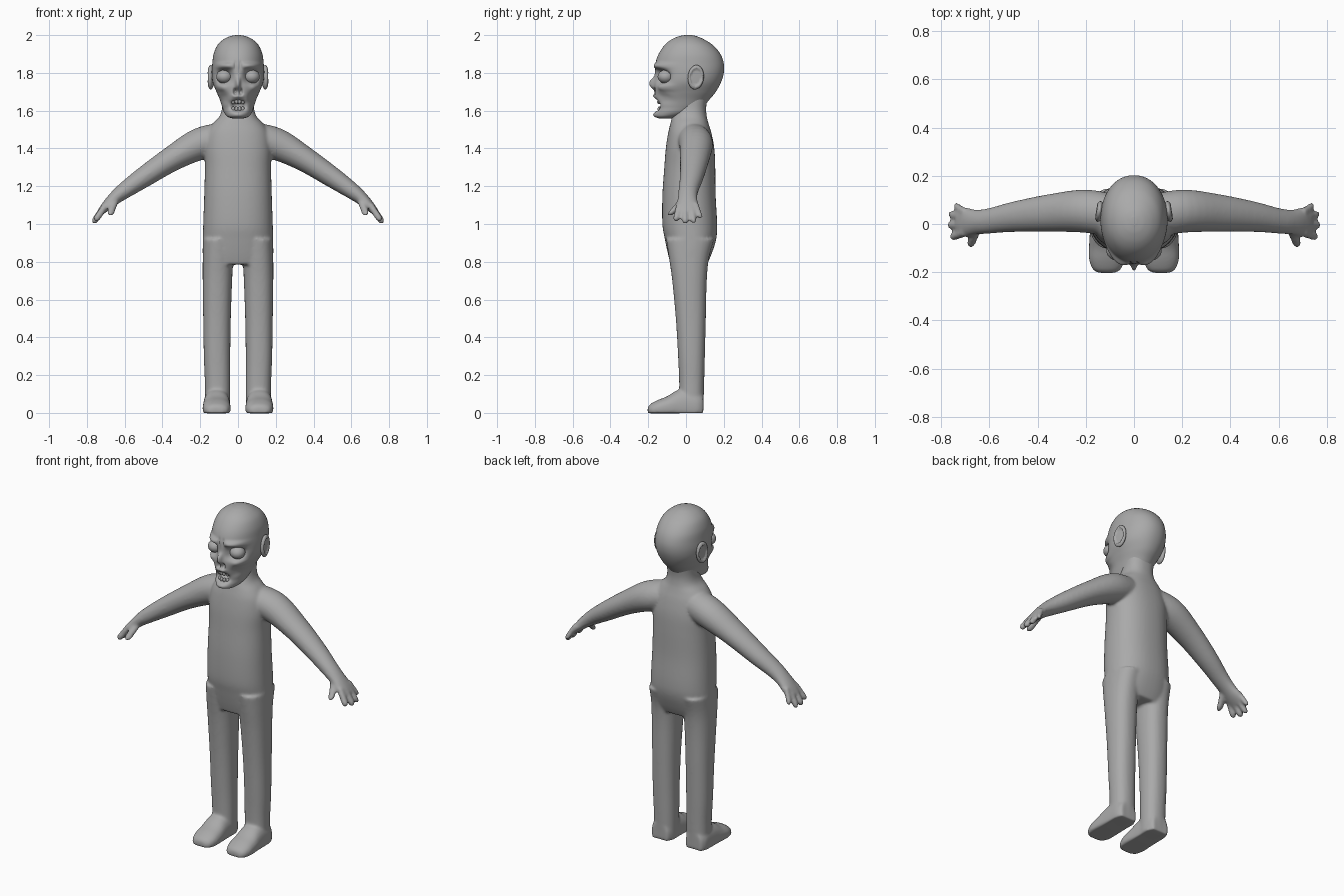
import bpy, bmesh, math
from mathutils import Vector

if "Cube" in bpy.data.objects:
    bpy.data.objects.remove(bpy.data.objects["Cube"])

skin = bpy.data.materials.new("grey_skin")
skin.diffuse_color = (0.40, 0.40, 0.40, 1)
skin.use_nodes = True
skin.node_tree.nodes["Principled BSDF"].inputs["Base Color"].default_value = skin.diffuse_color


def finish(bm, name):
    bmesh.ops.recalc_face_normals(bm, faces=bm.faces[:])
    for f in bm.faces:
        f.smooth = True
    me = bpy.data.meshes.new(name)
    bm.to_mesh(me)
    bm.free()
    me.materials.append(skin)
    ob = bpy.data.objects.new(name, me)
    bpy.context.collection.objects.link(ob)
    return ob


def refine(rows, n):
    """Smoothly interpolate rows of numbers (Catmull-Rom)."""
    out = []
    for i in range(len(rows) - 1):
        a, b, c, d = (rows[max(0, min(len(rows) - 1, i + k))] for k in (-1, 0, 1, 2))
        for j in range(n):
            t = j / n
            out.append([q + 0.5 * t * (r - p + t * (2 * p - 5 * q + 4 * r - s + t * (3 * (q - r) + s - p)))
                        for p, q, r, s in zip(a, b, c, d)])
    return out + [list(rows[-1])]


def skin_rings(bm, rings, seg, power=2.0):
    """Closed tube through rings of (centre, half axis u, half axis v)."""
    loops = []
    for c, u, v in rings:
        loop = []
        for k in range(seg):
            a = 2 * math.pi * k / seg
            ca, sa = math.cos(a), math.sin(a)
            p = c + u * math.copysign(abs(ca) ** (2 / power), ca) + v * math.copysign(abs(sa) ** (2 / power), sa)
            loop.append(bm.verts.new(p))
        loops.append(loop)
    for l, m in zip(loops, loops[1:]):
        for k in range(seg):
            bm.faces.new((l[k], l[(k + 1) % seg], m[(k + 1) % seg], m[k]))
    bm.faces.new(loops[0])
    bm.faces.new(loops[-1])
    return [v for l in loops for v in l]


def upright(bm, rows, n, seg, power=2.0):
    """Rows of z, x centre, half width, front y, back y."""
    return skin_rings(bm, [(Vector((x, (f + b) / 2, z)), Vector((w, 0, 0)), Vector((0, (b - f) / 2, 0)))
                           for z, x, w, f, b in refine(rows, n)], seg, power)


def limb(bm, side, rows, n, seg=24):
    """Rows of x, y, z, half depth along y, half thickness."""
    rows = refine(rows, n)
    rings = []
    for i, (x, y, z, hy, t) in enumerate(rows):
        a, b = rows[max(0, i - 1)], rows[min(len(rows) - 1, i + 1)]
        d = Vector((b[0] - a[0], 0, b[2] - a[2])).normalized()
        rings.append((Vector((side * x, y, z)), Vector((0, hy, 0)), Vector((-side * d.z, 0, d.x)) * t))
    skin_rings(bm, rings, seg)


# Body: torso, legs, feet, arms and hands fused into one smooth skin
bm = bmesh.new()
upright(bm, [(1.70, 0, .085, -.03, .12), (1.62, 0, .084, -.05, .107), (1.57, 0, .098, -.072, .11),
             (1.53, 0, .135, -.083, .12), (1.48, 0, .165, -.095, .135), (1.40, 0, .178, -.107, .15),
             (1.30, 0, .175, -.115, .155), (1.15, 0, .179, -.125, .157), (1.0, 0, .184, -.125, .165),
             (.92, 0, .186, -.112, .16), (.84, 0, .187, -.095, .135), (.785, 0, .18, -.08, .11)], 5, 48, 2.3)
for s in (1, -1):
    upright(bm, [(.92, s * .102, .084, -.105, .15), (.82, s * .106, .081, -.09, .122),
                 (.70, s * .109, .078, -.073, .11), (.50, s * .111, .073, -.054, .105),
                 (.30, s * .111, .070, -.042, .10), (.15, s * .108, .067, -.036, .096),
                 (.0, s * .108, .066, -.036, .092)], 5, 32, 2.3)
    # foot: rows of y, half width, top height
    foot = refine([(-.203, .03, .028), (-.19, .057, .046), (-.15, .073, .068), (-.10, .074, .088),
                   (-.05, .071, .118), (0, .069, .13), (.06, .066, .12), (.092, .05, .10)], 4)
    verts = skin_rings(bm, [(Vector((s * .113, y, h * .3)), Vector((w, 0, 0)), Vector((0, 0, h * .7)))
                            for y, w, h in foot], 32, 2.3)
    for v in verts:
        v.co.z = max(v.co.z, -.002)
    # arm and palm
    limb(bm, s, [(.06, .03, 1.455, .09, .085), (.20, .053, 1.425, .09, .085), (.35, .046, 1.345, .078, .067),
                 (.50, .030, 1.247, .063, .055), (.60, .013, 1.178, .053, .044), (.655, .008, 1.135, .052, .035),
                 (.70, .008, 1.092, .061, .026), (.73, .01, 1.06, .055, .017)], 5)
    # fingers and thumb: root and tip
    for x0, y0, z0, x1, y1, z1, r in ((.70, -.035, 1.10, .757, -.054, 1.015, .018),
                                      (.705, -.004, 1.10, .768, -.004, 1.002, .018),
                                      (.705, .026, 1.10, .764, .042, 1.005, .017),
                                      (.70, .05, 1.11, .742, .078, 1.03, .015),
                                      (.65, -.02, 1.125, .680, -.088, 1.045, .020)):
        limb(bm, s, [(x0 + (x1 - x0) * t, y0 + (y1 - y0) * t, z0 + (z1 - z0) * t, r * k, r * k)
                     for t, k in ((0, 1), (.45, 1), (.8, 1), (.93, .75), (1, .3))], 3, 16)
body = finish(bm, "body")
mod = body.modifiers.new("fuse", 'REMESH')
mod.mode = 'VOXEL'
mod.voxel_size = 0.008
mod.use_smooth_shade = True
mod = body.modifiers.new("soften", 'SMOOTH')
mod.factor = 0.5
mod.iterations = 7

# Head: rings shaped by skull outline, then sculpted with soft bumps and hollows
bm = bmesh.new()
verts = upright(bm, [(2.0, 0, .012, -.005, .03), (1.993, 0, .045, -.04, .06), (1.975, 0, .080, -.08, .10),
                     (1.945, 0, .110, -.115, .145), (1.90, 0, .129, -.145, .182), (1.85, 0, .136, -.162, .20),
                     (1.80, 0, .139, -.165, .20), (1.75, 0, .134, -.168, .185), (1.70, 0, .114, -.168, .158),
                     (1.66, 0, .097, -.165, .125), (1.62, 0, .084, -.160, .09), (1.59, 0, .074, -.164, .04),
                     (1.568, 0, .055, -.160, -.03), (1.558, 0, .025, -.14, -.07)], 11, 144, 2.1)
# x, z, width, height, push along y
shape = [(.073, 1.780, .038, .033, .050), (.070, 1.838, .045, .016, -.020), (.100, 1.722, .030, .018, -.016),
         (0, 1.745, .012, .028, -.026), (.014, 1.700, .009, .016, .030), (0, 1.628, .036, .025, .050),
         (0, 1.578, .040, .014, -.010), (.075, 1.665, .022, .028, .014), (.014, 1.840, .005, .020, .010),
         (0, 1.678, .030, .010, -.008)]
for v in verts:
    if v.co.y < 0:
        x, z = abs(v.co.x), v.co.z
        fade = min(1, -v.co.y / .06)
        v.co.y += fade * sum(d * math.exp(-(abs((x - cx) / w) ** 2.6 + abs((z - cz) / h) ** 2.6))
                             for cx, cz, w, h, d in shape)
finish(bm, "head")


def ball(name, loc, scale, tilt=0.0, dish=False):
    b = bmesh.new()
    bmesh.ops.create_uvsphere(b, u_segments=32, v_segments=20, radius=1)
    for v in b.verts:
        # hollow the outward side of the ear
        if dish and v.co.x * loc[0] > 0 and math.hypot(v.co.y, v.co.z) < .72:
            v.co.x *= .15
        v.co = Vector((v.co.x * scale[0], v.co.y * scale[1], v.co.z * scale[2]))
    ob = finish(b, name)
    ob.location = loc
    ob.rotation_euler = (-.1 if dish else 0, 0, tilt)
    return ob


for s, n in ((1, "right"), (-1, "left")):
    ball(n + "_eye", (s * .073, -.108, 1.78), (.042, .042, .036))
    ball(n + "_ear", (s * .144, .052, 1.777), (.019, .043, .065), s * .15, True)

# Teeth: two short curved rows
for i in range(4):
    x = (i - 1.5) * .017
    y = -.147 + abs(x) * .4
    ball("upper_tooth", (x, y, 1.648), (.009, .009, .014))
    ball("lower_tooth", (x, y + .002, 1.609), (.009, .009, .013))
